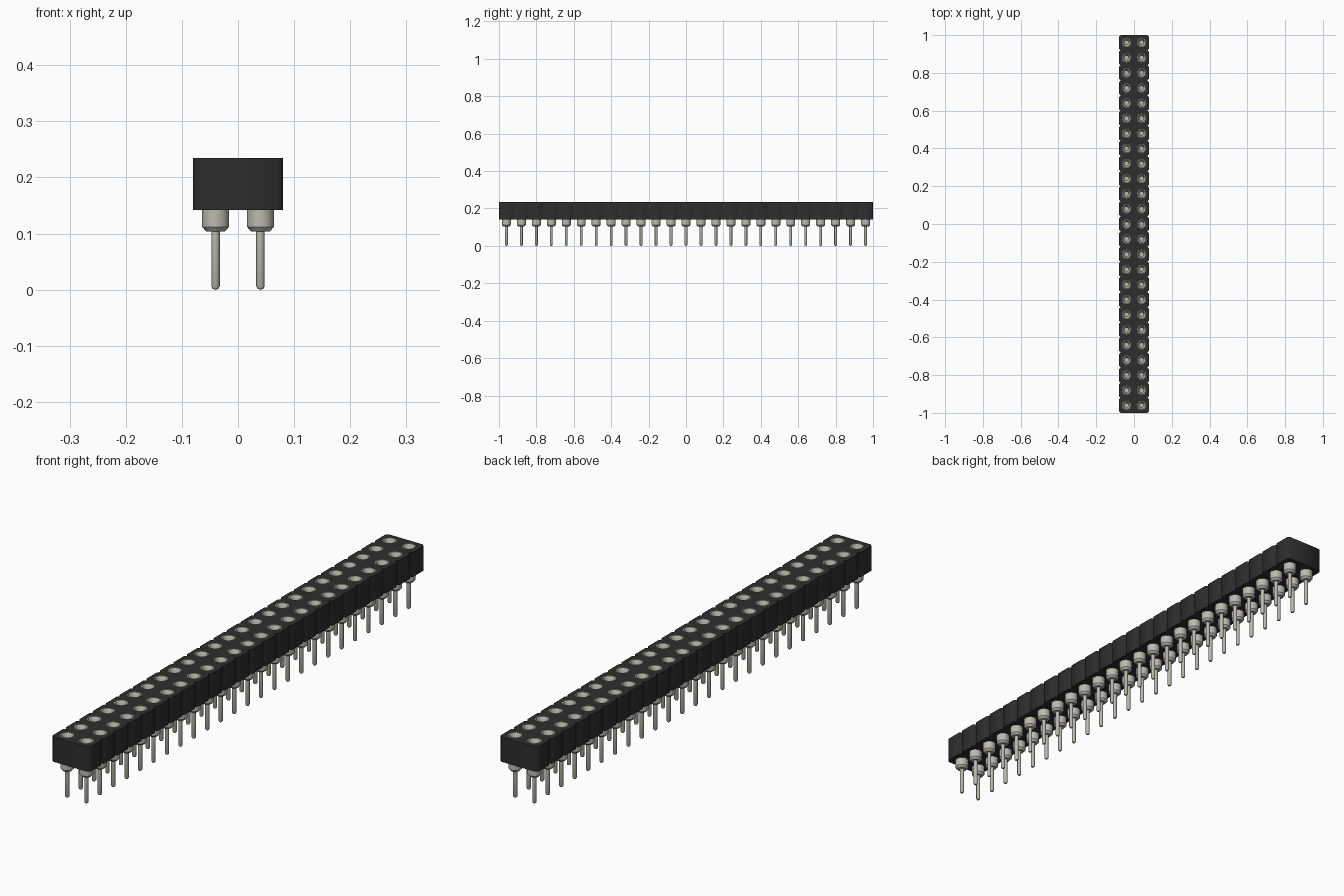
import bpy, bmesh
from math import cos, sin, pi
from mathutils import Matrix

PITCH, ROWS, SIDES = 0.08, 25, 16
HALF_W, CHAMFER = 0.08, 0.009
BASE, TOP, RIM = 0.142, 0.235, 0.024

cube = bpy.data.objects.get("Cube")
if cube:
    bpy.data.objects.remove(cube)


def material(name, colour, rough, metal=0.0):
    m = bpy.data.materials.new(name)
    m.use_nodes = True
    m.diffuse_color = colour
    bsdf = m.node_tree.nodes["Principled BSDF"]
    bsdf.inputs["Base Color"].default_value = colour
    bsdf.inputs["Roughness"].default_value = rough
    bsdf.inputs["Metallic"].default_value = metal
    return m


black = material("black plastic", (0.027, 0.027, 0.027, 1), 0.6)
tin = material("tin metal", (0.50, 0.49, 0.43, 1), 0.5)


def select_only(ob):
    bpy.ops.object.select_all(action='DESELECT')
    ob.select_set(True)
    bpy.context.view_layer.objects.active = ob


row_y = [(i - (ROWS - 1) / 2) * PITCH for i in range(ROWS)]
columns = (-PITCH / 2, PITCH / 2)

# Housing: notched outline with round holes, extruded upward
right = []
for y in row_y:
    h = PITCH / 2
    right += [(HALF_W - CHAMFER, y - h), (HALF_W, y - h + CHAMFER),
              (HALF_W, y + h - CHAMFER)]
right.append((HALF_W - CHAMFER, row_y[-1] + PITCH / 2))
outline = right + [(-x, y) for x, y in reversed(right)]

curve = bpy.data.curves.new("housing", 'CURVE')
curve.dimensions = '2D'
curve.fill_mode = 'BOTH'
curve.extrude = (TOP - BASE) / 2


def add_loop(points):
    s = curve.splines.new('POLY')
    s.points.add(len(points) - 1)
    for p, (x, y) in zip(s.points, points):
        p.co = (x, y, 0, 1)
    s.use_cyclic_u = True


add_loop(outline)
angles = [2 * pi * k / SIDES for k in range(SIDES)]
for y in row_y:
    for x in columns:
        add_loop([(x + RIM * cos(a), y + RIM * sin(a)) for a in angles])
housing = bpy.data.objects.new("housing", curve)
bpy.context.collection.objects.link(housing)
housing.location.z = (TOP + BASE) / 2
curve.materials.append(black)
select_only(housing)
bpy.ops.object.convert(target='MESH')

# Pin profile (radius, height): socket floor, funnel, collar, leg, round tip
profile = [(0, 0.17), (0.011, 0.17), (0.011, 0.215), (0.021, TOP), (RIM, TOP),
           (RIM, 0.112), (0.017, 0.104), (0.0075, 0.104), (0.0075, 0.006),
           (0.005, 0.0015), (0, 0)]


def lathe(bm, points):
    rings = []
    for r, z in points:
        if r == 0:
            rings.append([bm.verts.new((0, 0, z))] * SIDES)
        else:
            rings.append([bm.verts.new((r * cos(a), r * sin(a), z)) for a in angles])
    for a, b in zip(rings, rings[1:]):
        for k in range(SIDES):
            n = (k + 1) % SIDES
            corners = list(dict.fromkeys((a[k], a[n], b[n], b[k])))
            bm.faces.new(corners)
    bmesh.ops.recalc_face_normals(bm, faces=bm.faces)


pin_mesh = bpy.data.meshes.new("socket_pin")
bm = bmesh.new()
lathe(bm, profile)
bm.to_mesh(pin_mesh)
bm.free()
pin_mesh.materials.append(tin)

# Socket pins: one shared mesh in two rows
for side, x in zip(("right", "left"), columns):
    for i, y in enumerate(row_y):
        pin = bpy.data.objects.new(f"{side}_socket_pin_{i + 1}", pin_mesh)
        pin.matrix_world = Matrix.Translation((x, y, 0))
        bpy.context.collection.objects.link(pin)
        if i == 0 and side == "right":
            select_only(pin)
            bpy.ops.object.shade_smooth_by_angle(angle=0.6)
